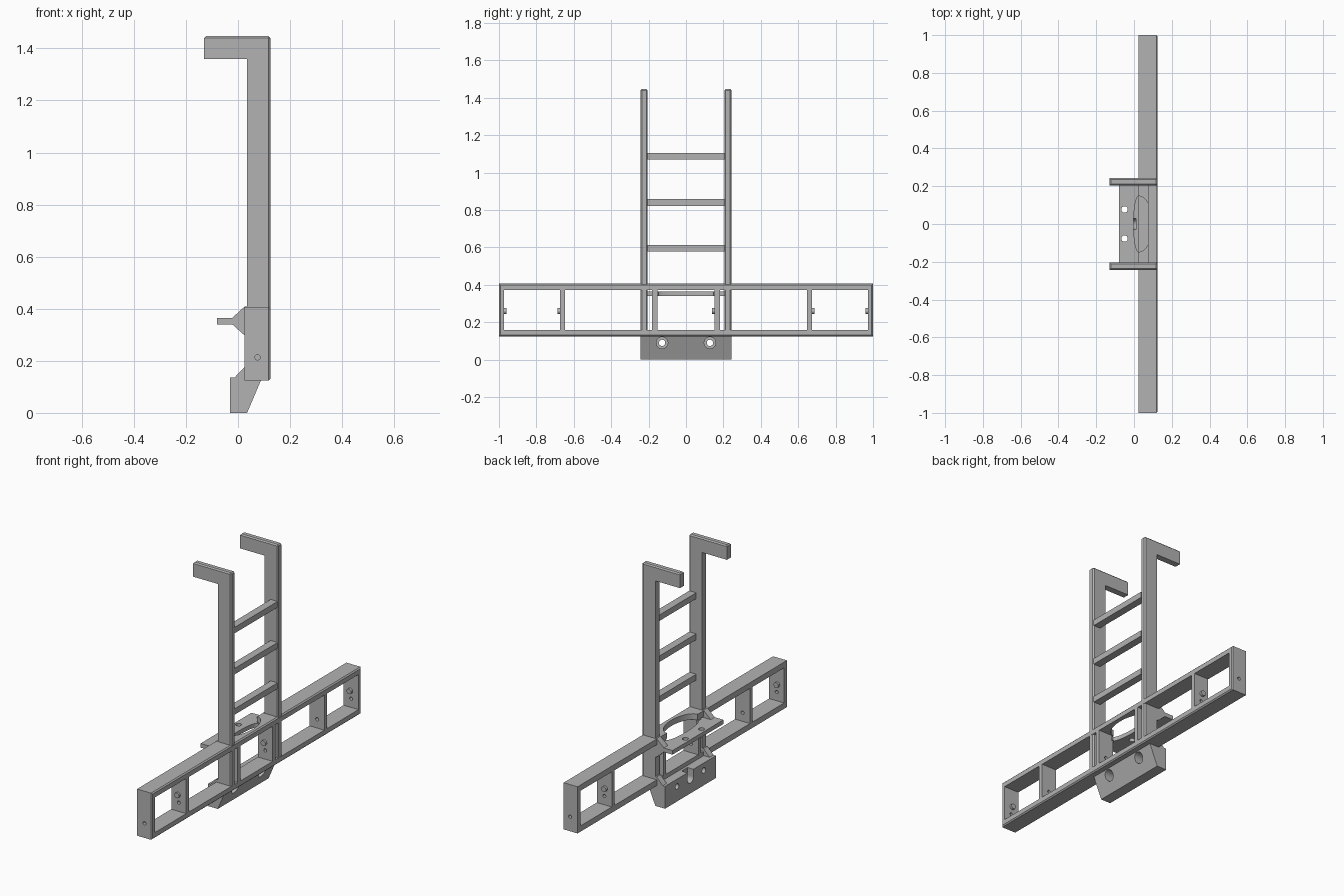
import bpy, bmesh
from math import cos, sin, pi
from mathutils import Matrix, Vector

cube = bpy.data.objects.get("Cube")
if cube:
    bpy.data.objects.remove(cube, do_unlink=True)

GREY = (0.45, 0.45, 0.45, 1)
metal = bpy.data.materials.new("plain grey")
metal.use_nodes = True
metal.diffuse_color = GREY
metal.node_tree.nodes["Principled BSDF"].inputs["Base Color"].default_value = GREY


def finish(name, bm):
    bmesh.ops.recalc_face_normals(bm, faces=bm.faces[:])
    mesh = bpy.data.meshes.new(name)
    bm.to_mesh(mesh)
    bm.free()
    mesh.materials.append(metal)
    ob = bpy.data.objects.new(name, mesh)
    bpy.context.collection.objects.link(ob)
    return ob


def prism(name, profile, axis, lo, hi, chamfer=None, width=0.007):
    """Extrude a profile along y (points x,z) or z (points x,y)."""
    bm = bmesh.new()
    place = (lambda a, b: (a, lo, b)) if axis == "y" else (lambda a, b: (a, b, lo))
    face = bm.faces.new([bm.verts.new(place(a, b)) for a, b in profile])
    ext = bmesh.ops.extrude_face_region(bm, geom=[face])
    step = Vector((0, hi - lo, 0)) if axis == "y" else Vector((0, 0, hi - lo))
    bmesh.ops.translate(bm, vec=step, verts=[g for g in ext["geom"] if isinstance(g, bmesh.types.BMVert)])
    if chamfer:
        edges = [e for e in bm.edges if chamfer(e.verts[0].co, e.verts[1].co)]
        bmesh.ops.bevel(bm, geom=edges, offset=width, segments=1, affect="EDGES")
    return finish(name, bm)


def box(name, x, y, z, chamfer=None):
    return prism(name, [(x[0], z[0]), (x[1], z[0]), (x[1], z[1]), (x[0], z[1])], "y", y[0], y[1], chamfer)


def rod(name, centre, radius, length, axis):
    bm = bmesh.new()
    turn = {"x": Matrix.Rotation(pi / 2, 4, "Y"), "y": Matrix.Rotation(pi / 2, 4, "X"), "z": Matrix()}[axis]
    bmesh.ops.create_cone(bm, cap_ends=True, segments=24, radius1=radius, radius2=radius,
                          depth=length, matrix=Matrix.Translation(centre) @ turn)
    return finish(name, bm)


def cut(target, *cutters):
    for cutter in cutters:
        mod = target.modifiers.new("cut", "BOOLEAN")
        mod.operation, mod.solver, mod.object = "DIFFERENCE", "EXACT", cutter
        bpy.context.view_layer.update()
        mesh = bpy.data.meshes.new_from_object(target.evaluated_get(bpy.context.evaluated_depsgraph_get()))
        target.modifiers.clear()
        target.data = mesh
        bpy.data.objects.remove(cutter, do_unlink=True)


BACK, FRONT = 0.025, 0.125
BOTTOM, TOP = 0.125, 0.407
SILL, LINTEL = 0.16, 0.372
RAIL_IN, RAIL_OUT = 0.205, 0.243


def on_front(a, b):
    return min(a.x, b.x) > FRONT - 1e-4


def oval(name):
    # flatter towards the back, fuller towards the front
    pts = []
    for i in range(40):
        t = 2 * pi * i / 40
        pts.append((0.024 + cos(t) * (0.075 if cos(t) > 0 else 0.026), 0.148 * sin(t)))
    return prism(name, pts, "z", 0.32, 0.43)


# Crossbeam: bar with five windows, leaving four dividers
beam = box("crossbeam", (BACK, FRONT), (-1, 1), (BOTTOM, TOP), on_front)
for y in [(-0.973, -0.673), (-0.647, -0.181), (-0.153, 0.153), (0.181, 0.647), (0.673, 0.973)]:
    cut(beam, box("window_cutter", (-0.1, 0.3), y, (SILL, LINTEL)))
cut(beam, oval("oval_cutter"))
for y in (-0.985, -0.66, -0.167, 0.167, 0.66, 0.985):
    cut(beam, rod("hole_cutter", (0.075, y, 0.213), 0.01, 0.06, "y"))

# Small bosses on end walls and dividers
for i, y in enumerate((-0.966, -0.68, 0.146, 0.68, 0.966)):
    rod(f"boss_{i + 1}", (0.07, y, 0.26), 0.016, 0.014, "y")

# Hooked side rails
hook = [(0.035, 0.14), (FRONT - 0.001, 0.14), (FRONT - 0.001, 1.447), (-0.13, 1.447), (-0.13, 1.36), (0.035, 1.36)]
outer = lambda a, b: min(a.x, b.x) > 0.12 or min(a.z, b.z) > 1.44
for side, lo, hi in (("left", RAIL_IN, RAIL_OUT), ("right", -RAIL_OUT, -RAIL_IN)):
    prism(side + "_rail", hook, "y", lo, hi, outer)

    # Gussets tying the shelf and the lower block to the beam
    prism(side + "_shelf_gusset", [(-0.022, 0.34), (0.026, 0.297), (0.036, 0.297), (0.036, 0.409),
                                   (0.026, 0.409), (-0.022, 0.365)], "y", lo, hi)
    prism(side + "_block_gusset", [(-0.015, 0.134), (0.036, 0.134), (0.036, 0.177), (0.026, 0.177)], "y", lo, hi)

# Rungs
for i, z in enumerate((0.596, 0.84, 1.088)):
    box(f"rung_{i + 1}", (0.075, FRONT - 0.004), (-RAIL_IN, RAIL_IN), (z - 0.018, z + 0.018))

# Shelf behind the beam, with oval opening and two bolt holes
shelf = box("shelf", (-0.08, 0.036), (-RAIL_OUT, RAIL_OUT), (0.34, 0.365))
cut(shelf, oval("oval_cutter"))
for y in (-0.077, 0.077):
    cut(shelf, rod("hole_cutter", (-0.05, y, 0.35), 0.017, 0.1, "z"))

# Lower mounting block with counterbored holes and a slot
block = prism("mounting_block", [(-0.03, 0), (0.035, 0), (0.089, 0.127), (0.089, 0.135), (-0.03, 0.135)],
              "y", -RAIL_OUT, RAIL_OUT)
for y in (-0.128, 0.128):
    cut(block, rod("bolt_cutter", (0, y, 0.09), 0.017, 0.4, "x"),
        rod("counterbore_cutter", (0.11, y, 0.09), 0.031, 0.2, "x"))
cut(block, box("slot_cutter", (-0.1, 0.01), (-0.028, 0.028), (0.09, 0.2)),
    rod("slot_end_cutter", (-0.045, 0, 0.09), 0.028, 0.11, "x"))
